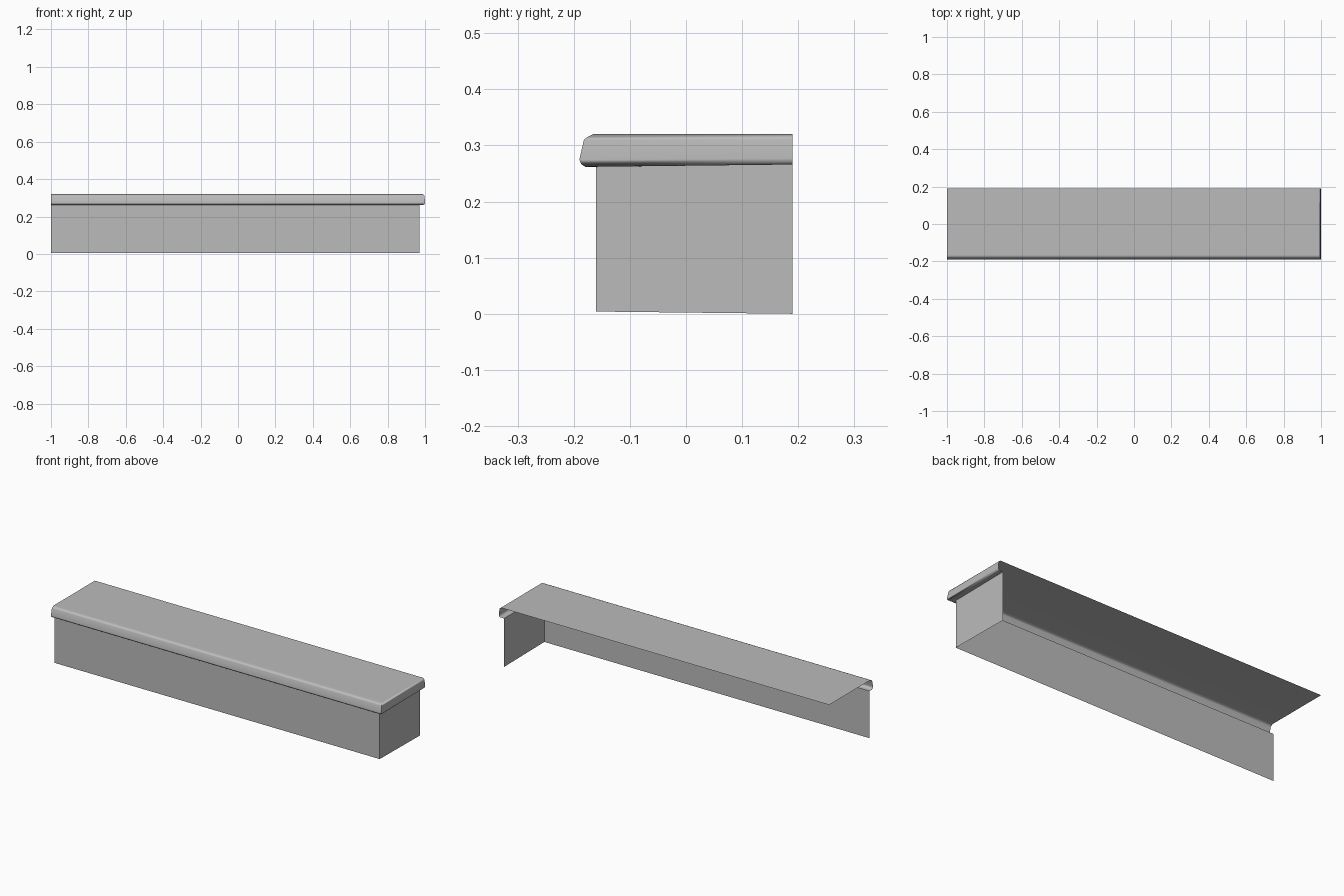
import bpy
import bmesh

cube = bpy.data.objects.get("Cube")
if cube:
    bpy.data.objects.remove(cube, do_unlink=True)

LEFT_END, BACK = -1.0, 0.19

grey = bpy.data.materials.new("plain grey")
grey.use_nodes = True
colour = (0.5, 0.5, 0.5, 1)
grey.diffuse_color = colour
grey.node_tree.nodes["Principled BSDF"].inputs["Base Color"].default_value = colour


def sweep(name, profile, close_top=False):
    """Sweep (side x, front y, front z, back z) points along the front and round one end."""
    bm = bmesh.new()
    rings = []
    for x, y, z_front, z_back in profile:
        path = ((LEFT_END, y, z_front), (x, y, z_front), (x, BACK, z_back))
        rings.append([bm.verts.new(p) for p in path])
    for low, high in zip(rings, rings[1:]):
        for i in range(2):
            bm.faces.new((low[i], low[i + 1], high[i + 1], high[i]))
    if close_top:
        corner = bm.verts.new((LEFT_END, BACK, profile[-1][3]))
        bm.faces.new(rings[-1] + [corner])
    mesh = bpy.data.meshes.new(name)
    bm.to_mesh(mesh)
    bm.free()
    mesh.materials.append(grey)
    obj = bpy.data.objects.new(name, mesh)
    bpy.context.collection.objects.link(obj)
    bpy.ops.object.select_all(action="DESELECT")
    obj.select_set(True)
    bpy.context.view_layer.objects.active = obj
    bpy.ops.object.shade_smooth_by_angle(angle=1.0)
    weighted = obj.modifiers.new("flat large faces", "WEIGHTED_NORMAL")
    weighted.keep_sharp = True
    return obj


# Front wall and end wall, open at the back, bottom and other end
sweep("wall_panels", [(0.97, -0.16, 0.004, 0.0), (0.97, -0.16, 0.262, 0.266)])

# Top sheet with a rounded overhanging lip
sweep("top_with_lip", [
    (0.97, -0.16, 0.262, 0.266),
    (0.992, -0.18, 0.262, 0.266),
    (0.998, -0.187, 0.267, 0.27),
    (1.0, -0.19, 0.275, 0.277),
    (0.997, -0.182, 0.31, 0.31),
    (0.994, -0.176, 0.315, 0.315),
    (0.988, -0.166, 0.32, 0.32),
], close_top=True)
